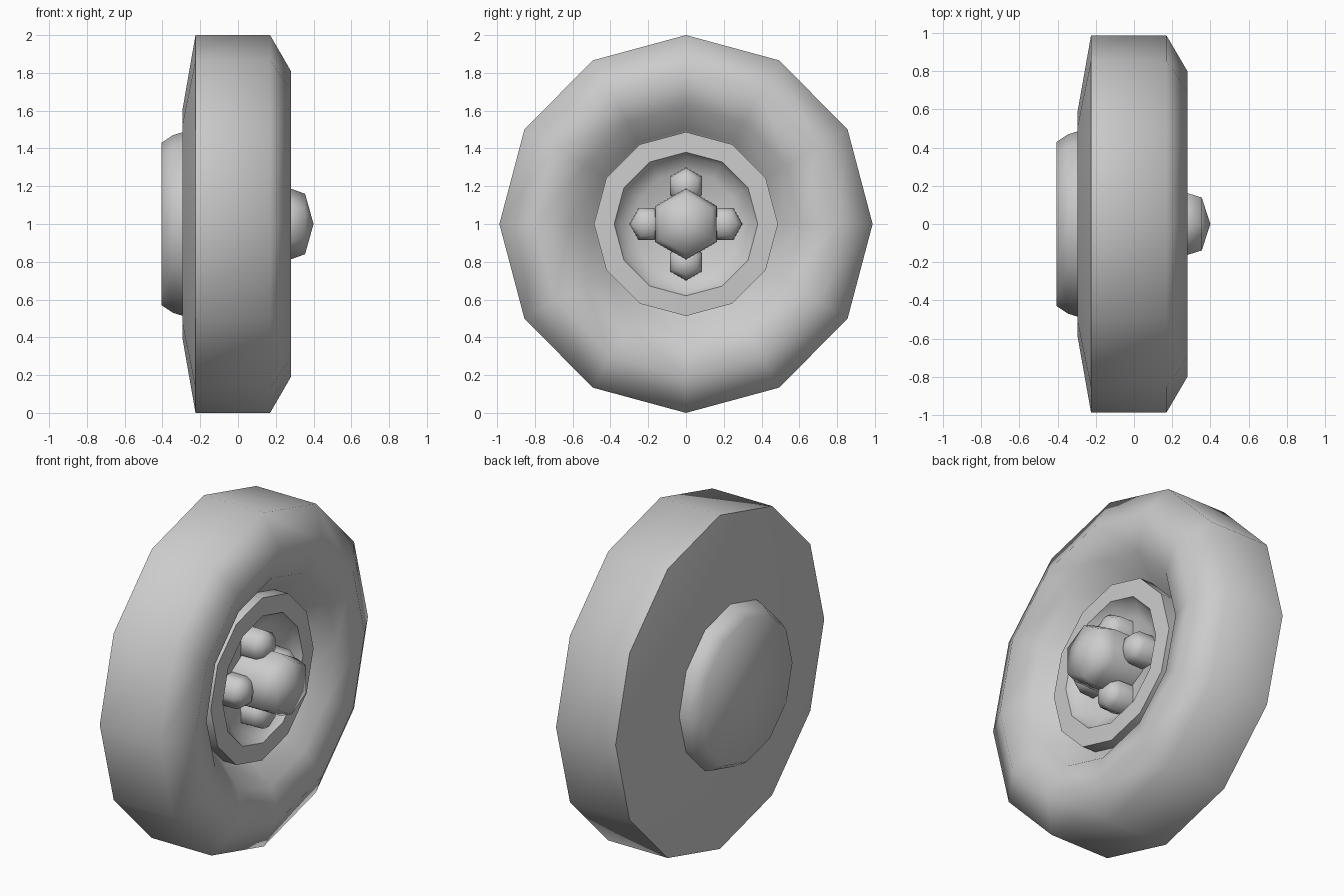
import bpy, bmesh
from math import sin, cos, pi, radians

if "Cube" in bpy.data.objects:
    bpy.data.objects.remove(bpy.data.objects["Cube"])


def lathe(name, profile, sides, cy=0, cz=1, phase=0, sy=1, smooth=60):
    """Revolve (x, radius) points around the x axis; radius 0 makes a pole."""
    bm = bmesh.new()
    rings = []
    for x, r in profile:
        n = sides if r else 1
        rings.append([bm.verts.new((x, cy + sy * r * sin(phase + 2 * pi * i / sides),
                                    cz + r * cos(phase + 2 * pi * i / sides)))
                      for i in range(n)])
    for a, b in zip(rings, rings[1:]):
        for i in range(sides):
            j = (i + 1) % sides
            quad = [a[i % len(a)], a[j % len(a)], b[j % len(b)], b[i % len(b)]]
            bm.faces.new(list(dict.fromkeys(quad)))
    for ring in (rings[0], rings[-1]):
        if len(ring) > 1:
            bm.faces.new(ring)
    bmesh.ops.recalc_face_normals(bm, faces=bm.faces[:])
    me = bpy.data.meshes.new(name)
    bm.to_mesh(me)
    bm.free()
    ob = bpy.data.objects.new(name, me)
    bpy.context.collection.objects.link(ob)
    bpy.ops.object.select_all(action='DESELECT')
    ob.select_set(True)
    bpy.context.view_layer.objects.active = ob
    bpy.ops.object.shade_smooth_by_angle(angle=radians(smooth))
    return ob


# Tyre with a sloping groove towards the rim
lathe("tyre", [(-0.295, 0.60), (-0.225, 1.0), (0.17, 1.0), (0.28, 0.81),
               (0.22, 0.62), (0.08, 0.50), (0.04, 0.44)], 12, sy=0.988)

# Rim with raised lip and recessed dish
lathe("rim", [(0.0, 0.485), (0.16, 0.487), (0.165, 0.38), (0.13, 0.36),
              (0.08, 0.28), (0.07, 0)], 12)

# Brake drum on the inner side
lathe("brake_drum", [(-0.405, 0.43), (-0.345, 0.47), (-0.29, 0.487)], 12)

# Central hub cap
lathe("hub_cap", [(0.06, 0.19), (0.28, 0.187), (0.355, 0.16), (0.40, 0)], 6)

# Four wheel nuts, each with a corner pointing outwards
for k in range(4):
    a = k * pi / 2
    lathe(f"wheel_nut_{k + 1}", [(0.06, 0.098), (0.17, 0.095), (0.205, 0.07), (0.23, 0)],
          6, cy=0.202 * sin(a), cz=1 + 0.202 * cos(a), phase=a)
